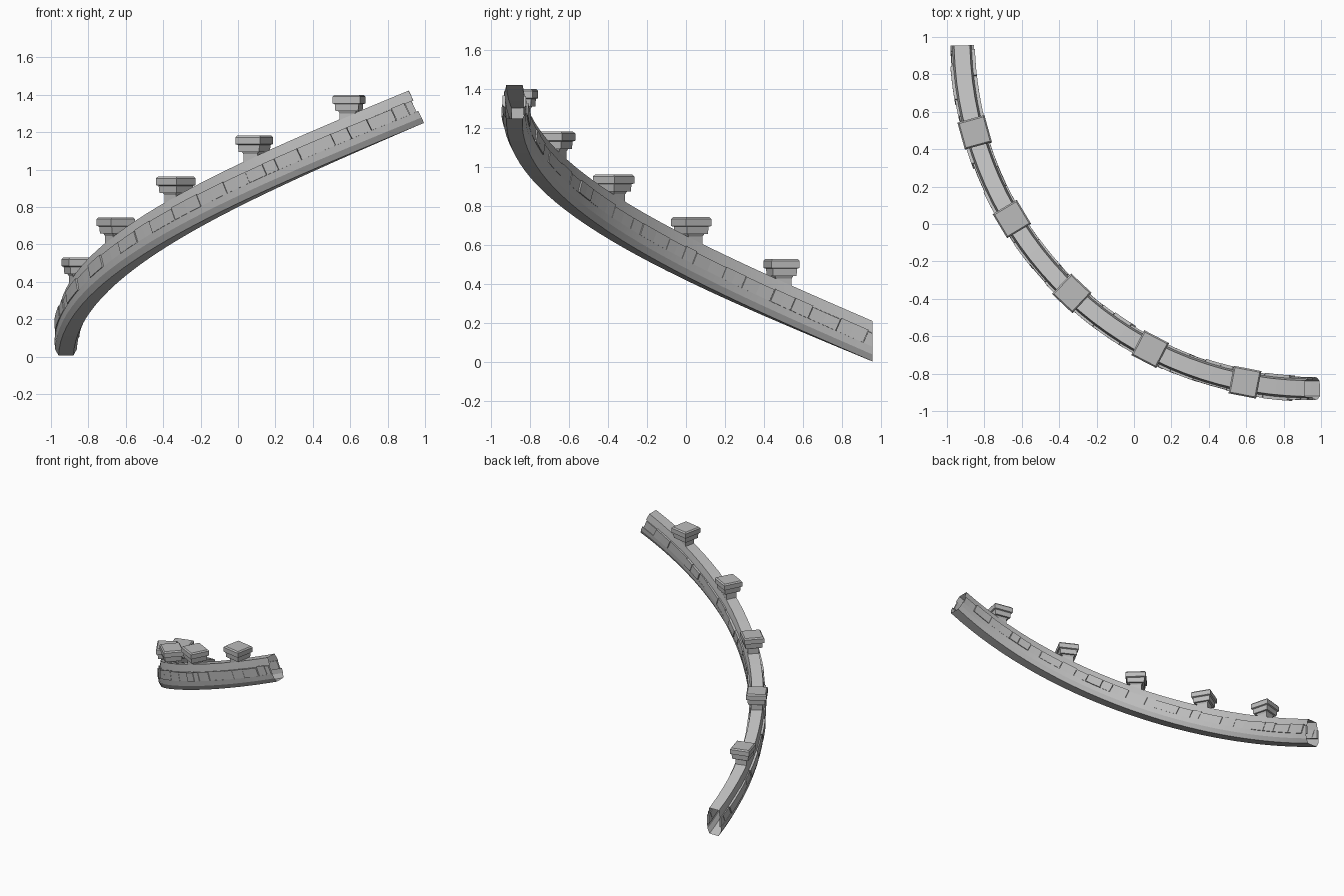
import bpy, bmesh, math, random
from mathutils import Matrix

random.seed(4)
if "Cube" in bpy.data.objects:
    bpy.data.objects.remove(bpy.data.objects["Cube"])

stone = bpy.data.materials.new("grey stone")
stone.use_nodes = True
COLOUR = (0.5, 0.5, 0.5, 1)
stone.diffuse_color = COLOUR
stone.node_tree.nodes["Principled BSDF"].inputs["Base Color"].default_value = COLOUR

# Rising quarter-circle path
RADIUS, CX, CY = 1.87, 0.95, 0.99
START, END = 1.07, 91.4
RISE = 1.245 / (END - START)
LEAN = math.degrees(0.39 / RADIUS)


def at(angle, out, height):
    """Point on the sweep: sections lean square to the slope, start is cut plumb."""
    a = max(angle - LEAN * height, START)
    r, t = RADIUS + out, math.radians(a)
    return (CX - r * math.cos(t), CY - r * math.sin(t), RISE * (a - START) + height)


def finish(name, bm):
    mesh = bpy.data.meshes.new(name)
    bm.to_mesh(mesh)
    bm.free()
    mesh.materials.append(stone)
    ob = bpy.data.objects.new(name, mesh)
    bpy.context.collection.objects.link(ob)
    return ob


def sweep(name, profile, steps=32):
    """Open shell following the path."""
    bm = bmesh.new()
    rows = []
    for i in range(steps + 1):
        angle = START + (END - START) * i / steps
        rows.append([bm.verts.new(at(angle, u, h)) for u, h in profile])
    for a, b in zip(rows, rows[1:]):
        for j in range(len(profile) - 1):
            bm.faces.new((a[j], b[j], b[j + 1], a[j + 1]))
    ob = finish(name, bm)
    bpy.context.view_layer.objects.active = ob
    ob.select_set(True)
    bpy.ops.object.shade_smooth_by_angle(angle=math.radians(20))
    ob.select_set(False)


# Hollow coping on top and hollow trough below
sweep("coping", [(0.052, 0.15), (0.05, 0.165), (0.042, 0.212),
                 (-0.042, 0.212), (-0.05, 0.165), (-0.052, 0.15)])
sweep("base_trough", [(0.054, 0.082), (0.062, 0.08), (0.058, 0.04), (0.04, 0.005),
                      (-0.04, 0.005), (-0.058, 0.04), (-0.062, 0.08), (-0.054, 0.082)])


# Course of uneven blocks along each side
def block_course(name, side):
    bm = bmesh.new()
    angle = START
    while angle < END - 1:
        stop = min(angle + random.uniform(1.8, 5.5), END - 0.3)
        face = random.uniform(0.058, 0.07)
        top = random.uniform(0.148, 0.158)
        corners = [(u * side, h) for u, h in
                   ((0.046, 0.08), (face, 0.08), (face, top), (0.046, top))]
        rings = [[bm.verts.new(at(a, u, h)) for u, h in corners]
                 for a in (angle, (angle + stop) / 2, stop)]
        for p, q in zip(rings, rings[1:]):
            for j in range(4):
                k = (j + 1) % 4
                bm.faces.new((p[j], p[k], q[k], q[j]))
        bm.faces.new(rings[0])
        bm.faces.new(rings[-1][::-1])
        angle = stop + 0.08
    bmesh.ops.recalc_face_normals(bm, faces=bm.faces)
    finish(name, bm)


block_course("outer_blocks", 1)
block_course("inner_blocks", -1)


# Square posts with stepped caps
def loft(bm, levels):
    """Stack of square rings given as (half width, height)."""
    rings = [[bm.verts.new((sx * w, sy * w, z)) for sx, sy in
              ((-1, -1), (1, -1), (1, 1), (-1, 1))] for w, z in levels]
    for p, q in zip(rings, rings[1:]):
        for j in range(4):
            k = (j + 1) % 4
            bm.faces.new((p[j], p[k], q[k], q[j]))
    bm.faces.new(rings[0][::-1])
    bm.faces.new(rings[-1])


POSTS = [(15.5, 0.53), (31, 0.745), (46.7, 0.963), (62.5, 1.182), (79, 1.4)]
for n, (angle, top) in enumerate(POSTS):
    t = math.radians(angle)
    place = Matrix.Translation((CX - RADIUS * math.cos(t), CY - RADIUS * math.sin(t), top)) \
        @ Matrix.Rotation(t, 4, "Z")
    for part, levels in (
            ("post", [(0.042, -0.21), (0.042, -0.1), (0.05, -0.085)]),
            ("post_cap", [(0.062, -0.088), (0.065, -0.05), (0.075, -0.046),
                          (0.075, -0.01), (0.067, 0)])):
        bm = bmesh.new()
        loft(bm, levels)
        bm.transform(place)
        finish(f"{part}_{n + 1}", bm)
